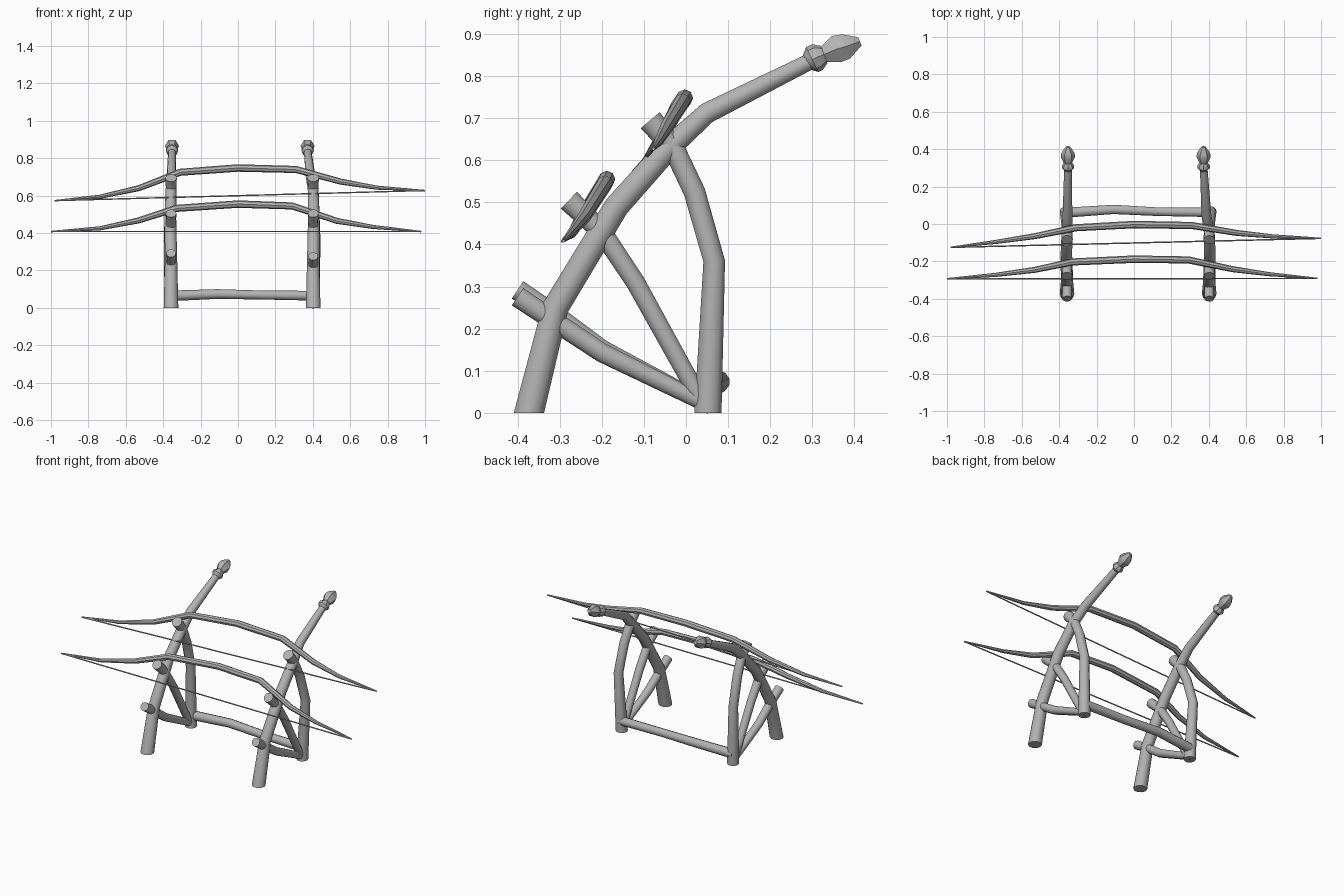
import bpy, bmesh, math
from mathutils import Vector

cube = bpy.data.objects.get("Cube")
if cube:
    bpy.data.objects.remove(cube)

grey = bpy.data.materials.new("weathered grey")
grey.use_nodes = True
COLOUR = (0.45, 0.45, 0.45, 1)
grey.diffuse_color = COLOUR
grey.node_tree.nodes["Principled BSDF"].inputs["Base Color"].default_value = COLOUR


def tube(name, points, sides=10):
    """Sweep a polygon along points given as (x, y, z, radius)."""
    path = [Vector(p[:3]) for p in points]
    span = path[-1] - path[0]
    ref = Vector((0, 0, 1)) if abs(span.x) > span.length * 0.7 else Vector((1, 0, 0))
    bm = bmesh.new()
    rings = []
    for i, p in enumerate(path):
        t = (path[min(i + 1, len(path) - 1)] - path[max(i - 1, 0)]).normalized()
        u = (ref - t * ref.dot(t)).normalized()
        v = t.cross(u)
        r = points[i][3]
        ring = []
        for k in range(sides):
            a = math.tau * k / sides
            ring.append(bm.verts.new(p + r * (u * math.cos(a) + v * math.sin(a))))
        rings.append(ring)
    for a, b in zip(rings, rings[1:]):
        for k in range(sides):
            n = (k + 1) % sides
            bm.faces.new((a[k], a[n], b[n], b[k]))
    bm.faces.new(rings[0][::-1])
    bm.faces.new(rings[-1])
    # Feet stand flat on the floor
    for ring in (rings[0],):
        if path[0].z == 0:
            for vert in ring:
                vert.co.z = 0
    bmesh.ops.recalc_face_normals(bm, faces=bm.faces)
    mesh = bpy.data.meshes.new(name)
    bm.to_mesh(mesh)
    bm.free()
    mesh.materials.append(grey)
    obj = bpy.data.objects.new(name, mesh)
    bpy.context.collection.objects.link(obj)
    bpy.ops.object.select_all(action='DESELECT')
    obj.select_set(True)
    bpy.context.view_layer.objects.active = obj
    bpy.ops.object.shade_smooth_by_angle(angle=math.radians(38))
    return obj


# Side frames: profiles are (y, z, radius), x drifts from foot to top
def side_frame(side, x, top_x, out, lift):
    def run(part, profile, xs=None, sides=10):
        xs = xs or [x] * len(profile)
        tube(f"{side}_{part}", [(px, *p) for px, p in zip(xs, profile)], sides)

    run("front_post", [(-0.373, 0, 0.039), (-0.31, 0.25, 0.033), (-0.165, 0.49, 0.031),
                       (-0.04, 0.63, 0.029), (0.05, 0.712, 0.026), (0.31, 0.842, 0.020)],
        [x, x, x + out * 0.3, x, (x + top_x) / 2, top_x])
    run("back_post", [(0.052, 0, 0.034), (0.067, 0.36, 0.027), (0.02, 0.525, 0.027),
                      (-0.03, 0.63, 0.027), (-0.085, 0.695, 0.031)],
        [x, x + out, x + out * 0.5, x, x])
    run("upper_brace", [(0.035, 0.03, 0.022), (-0.12, 0.31, 0.024),
                        (-0.20, 0.43, 0.025), (-0.278, 0.505, 0.029)])
    run("lower_brace", [(0.06, 0.015, 0.020), (-0.20, 0.145 + lift / 2, 0.024),
                        (-0.31, 0.22 + lift, 0.025), (-0.40, 0.28 + lift, 0.026)])
    # Turned collar and pointed finial
    run("collar", [(0.286, 0.832, 0.019), (0.300, 0.839, 0.033),
                   (0.312, 0.845, 0.033), (0.328, 0.851, 0.022)], [top_x] * 4, 8)
    run("finial", [(0.318, 0.847, 0.018), (0.358, 0.864, 0.038),
                   (0.380, 0.870, 0.035), (0.413, 0.882, 0.012)], [top_x] * 4, 6)


side_frame("right", -0.358, -0.353, -0.012, 0.012)
side_frame("left", 0.402, 0.372, 0.012, -0.004)

# Crossbar joining the back feet
tube("back_crossbar", [(-0.37, 0.06, 0.064, 0.028), (-0.11, 0.078, 0.074, 0.026),
                       (0.12, 0.066, 0.069, 0.024), (0.41, 0.062, 0.065, 0.026)])

# Bows with thin straight strings
lower = [(-1.0, -0.293, 0.408, 0.004), (-0.74, -0.272, 0.425, 0.011),
         (-0.53, -0.245, 0.468, 0.016), (-0.33, -0.203, 0.532, 0.019),
         (0, -0.188, 0.555, 0.020), (0.29, -0.192, 0.545, 0.019),
         (0.53, -0.242, 0.465, 0.016), (0.72, -0.268, 0.433, 0.011),
         (0.98, -0.291, 0.408, 0.004)]
upper = [(-0.98, -0.125, 0.573, 0.004), (-0.74, -0.096, 0.594, 0.011),
         (-0.53, -0.065, 0.640, 0.016), (-0.31, -0.020, 0.725, 0.019),
         (0, -0.003, 0.748, 0.020), (0.31, -0.008, 0.740, 0.019),
         (0.55, -0.048, 0.675, 0.016), (0.74, -0.066, 0.643, 0.011),
         (1.0, -0.077, 0.627, 0.004)]
for name, bow in (("lower", lower), ("upper", upper)):
    tube(name + "_bow", bow, 8)
    tube(name + "_bowstring", [(*p[:3], 0.004) for p in (bow[0], bow[-1])], 5)
